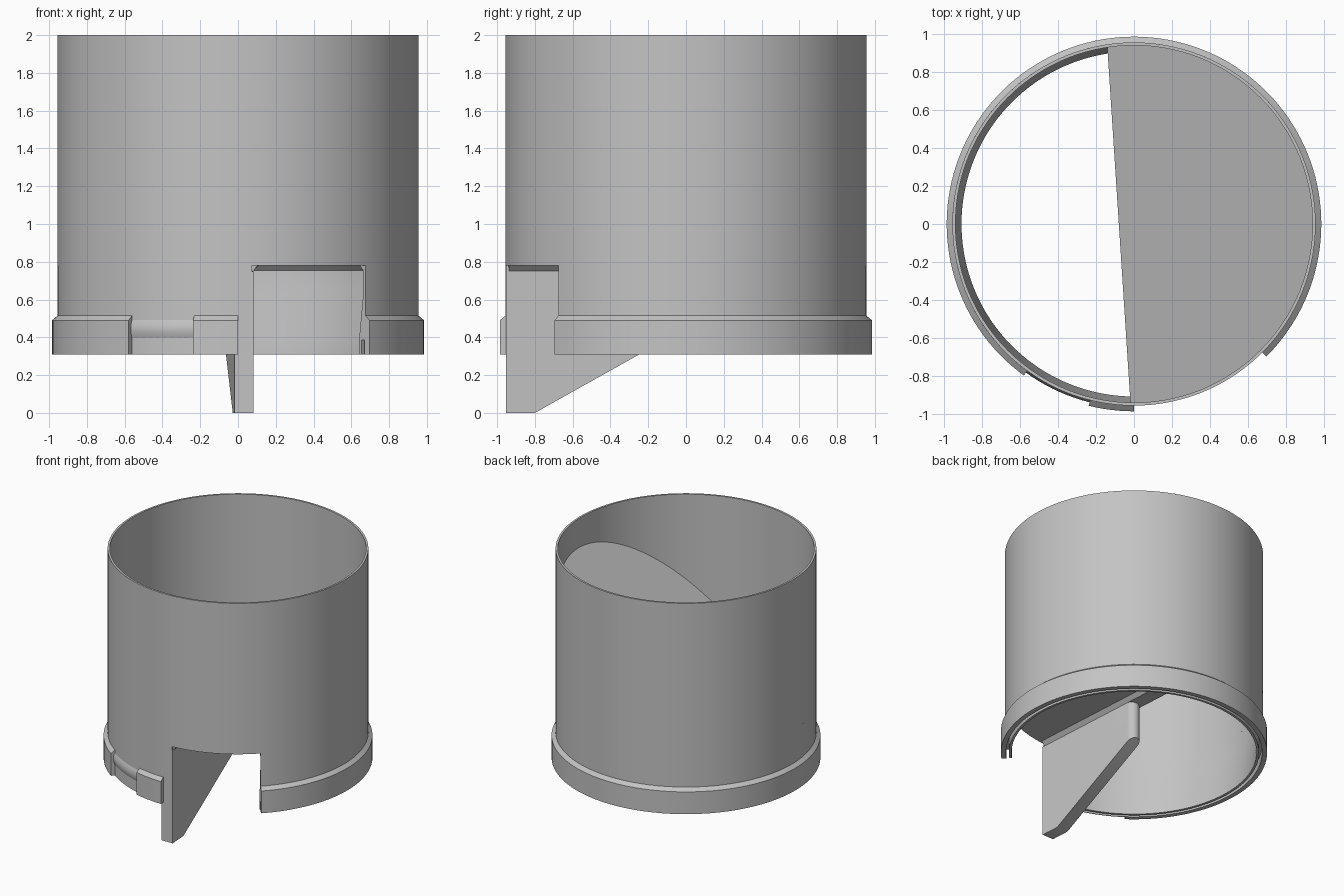
import bpy, bmesh
from math import sin, cos, radians, sqrt, pi

cube = bpy.data.objects.get("Cube")
if cube:
    bpy.data.objects.remove(cube, do_unlink=True)

grey = bpy.data.materials.new("plain_grey")
grey.use_nodes = True
colour = (0.55, 0.55, 0.55, 1)
grey.diffuse_color = colour
grey.node_tree.nodes["Principled BSDF"].inputs["Base Color"].default_value = colour


def loft(name, rings, closed=False):
    """Join equal-length point rings into one solid, capped unless closed."""
    bm = bmesh.new()
    rows = [[bm.verts.new(p) for p in ring] for ring in rings]
    n = len(rows[0])
    pairs = list(zip(rows, rows[1:]))
    if closed:
        pairs.append((rows[-1], rows[0]))
    else:
        bm.faces.new(rows[0])
        bm.faces.new(rows[-1])
    for a, b in pairs:
        for i in range(n):
            j = (i + 1) % n
            bm.faces.new((a[i], a[j], b[j], b[i]))
    bmesh.ops.recalc_face_normals(bm, faces=bm.faces)
    mesh = bpy.data.meshes.new(name)
    bm.to_mesh(mesh)
    bm.free()
    mesh.materials.append(grey)
    obj = bpy.data.objects.new(name, mesh)
    bpy.context.collection.objects.link(obj)
    bpy.ops.object.select_all(action='DESELECT')
    obj.select_set(True)
    bpy.context.view_layer.objects.active = obj
    bpy.ops.object.shade_smooth_by_angle(angle=radians(30))


def sweep(name, profile, start, end):
    """Turn a (radius, z) profile about the z axis between two angles."""
    full = end - start >= 360
    steps = max(2, round((end - start) / 2.5))
    angles = [radians(start + (end - start) * i / steps)
              for i in range(steps if full else steps + 1)]
    loft(name, [[(r * cos(a), r * sin(a), z) for r, z in profile] for a in angles], full)


# Tube wall: whole above, open at the front notch below, thicker at the base
CEILING = 0.78
OUTER, INNER, FLOOR = 0.955, 0.939, 0.31
sweep("upper_tube", [(OUTER, CEILING), (OUTER, 2), (INNER, 2), (INNER, CEILING)], -45, 315)
sweep("lower_tube", [(OUTER, CEILING), (OUTER, FLOOR), (0.948, FLOOR), (0.948, 0.385),
                     (0.926, 0.385), (0.926, FLOOR), (0.907, FLOOR), (0.907, 0.39),
                     (INNER, 0.64), (INNER, CEILING)], -45, 274.5)

# Skirt round the base, with a gap holding a small rounded catch
skirt = [(0.952, FLOOR), (0.985, FLOOR), (0.985, 0.49), (OUTER, 0.515), (0.952, 0.515)]
sweep("skirt", skirt, -45, 234)
sweep("skirt_block", skirt, 256, 270)
catch = [(0.952 + 0.014 * sin(pi * i / 8), 0.39 + 0.11 * i / 8) for i in range(9)]
sweep("snap_catch", catch, 234, 256)


def edge_x(y):
    """Left edge shared by the ramp and the fin."""
    return -0.02 - 0.065 * (y + 0.92)


def ramp_z(x, y):
    return 0.825 + x + 0.065 * y


# Wedge inside the tube: sloping top, flat ceiling, bevel beside the fin
HALF, BEVEL, RADIUS = 0.05, 0.03, 0.942
rings = []
for i in range(65):
    y = (RADIUS - 0.001) * sin(pi * (i / 64 - 0.5))
    right = sqrt(RADIUS ** 2 - y * y)
    left = max(edge_x(y), -right)
    side = min(left + 2 * HALF, right)
    inner = min(side + BEVEL, right)
    rings.append([(left, y, ramp_z(left, y)), (right, y, ramp_z(right, y)),
                  (right, y, CEILING), (inner, y, CEILING),
                  (side, y, CEILING - BEVEL), (left, y, 0.735)])
loft("ramp_wedge", rings)

# Bevel where the ceiling meets the wall
sweep("ceiling_bevel", [(INNER + 0.003, CEILING - BEVEL), (INNER + 0.003, CEILING + 0.003),
                        (INNER - BEVEL, CEILING + 0.003)], -45, 90)

# Fin under the wedge: slanted lower edge and rounded inner end
stations = [(-0.953, HALF), (-0.8, HALF), (-0.05, HALF)]
stations += [(-0.05 + HALF * sin(t), HALF * cos(t))
             for t in (pi / 2 * k / 8 for k in range(1, 8))]
stations.append((-0.05 + HALF, 0.003))
rings = []
for y, w in stations:
    mid = edge_x(y) + HALF
    low = max(0, 0.56 * (y + 0.8))
    a, b = mid - w, mid + w
    rings.append([(a, y, low), (b, y, low), (b, y, CEILING - BEVEL), (a, y, 0.74)])
loft("fin", rings)
